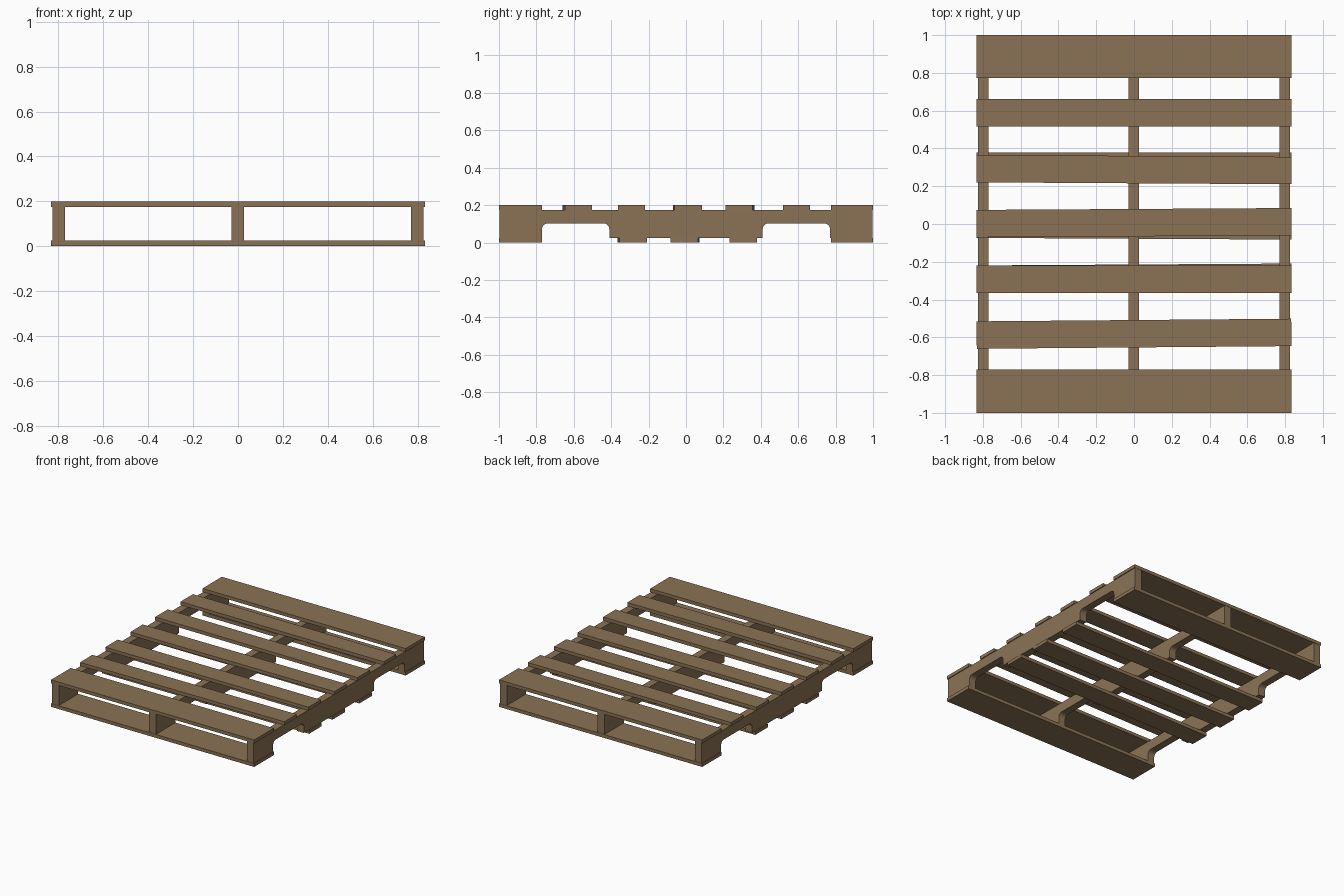
import bpy, bmesh, math

if "Cube" in bpy.data.objects:
    bpy.data.objects.remove(bpy.data.objects["Cube"])

wood = bpy.data.materials.new("brown wood")
wood.diffuse_color = (0.258, 0.171, 0.091, 1)
wood.use_nodes = True
wood.node_tree.nodes["Principled BSDF"].inputs["Base Color"].default_value = wood.diffuse_color

HALF_X = 0.833   # half board length
T = 0.025        # board thickness
H = 0.2          # pallet height


def finish(name, bm):
    bmesh.ops.recalc_face_normals(bm, faces=bm.faces)
    me = bpy.data.meshes.new(name)
    bm.to_mesh(me)
    bm.free()
    me.materials.append(wood)
    ob = bpy.data.objects.new(name, me)
    bpy.context.collection.objects.link(ob)
    return ob


def board(name, y_left, y_right, width, z):
    """Plank across x, slightly skewed when its two end positions differ."""
    bm = bmesh.new()
    bmesh.ops.create_cube(bm, size=1)
    for v in bm.verts:
        v.co.x *= 2 * HALF_X
        v.co.y *= width
        v.co.z *= T
    ob = finish(name, bm)
    ob.location = (0, (y_left + y_right) / 2, z + T / 2)
    ob.rotation_euler.z = math.atan2(y_right - y_left, 2 * HALF_X)


def notch(y0, y1, z0, z1, r, n=5):
    """Fork opening outline with rounded upper corners."""
    pts = [(y0, z0)]
    for i in range(n + 1):
        a = math.pi - i * math.pi / 2 / n
        pts.append((y0 + r + r * math.cos(a), z1 - r + r * math.sin(a)))
    for i in range(n + 1):
        a = math.pi / 2 - i * math.pi / 2 / n
        pts.append((y1 - r + r * math.cos(a), z1 - r + r * math.sin(a)))
    return pts + [(y1, z0)]


def stringer(name, x, width=0.056):
    """Notched beam running front to back."""
    e, b, t = 0.998, T, H - T
    outline = [(-e, b)] + notch(-0.77, -0.41, b, 0.102, 0.03)
    outline += notch(0.41, 0.77, b, 0.102, 0.03) + [(e, b), (e, t), (-e, t)]
    bm = bmesh.new()
    face = bm.faces.new([bm.verts.new((x - width / 2, y, z)) for y, z in outline])
    ext = bmesh.ops.extrude_face_region(bm, geom=[face])
    moved = [g for g in ext["geom"] if isinstance(g, bmesh.types.BMVert)]
    bmesh.ops.translate(bm, verts=moved, vec=(width, 0, 0))
    finish(name, bm)


# Three notched stringers
for name, x in (("left", -0.799), ("centre", -0.002), ("right", 0.799)):
    stringer(name + "_stringer", x)

# Wide boards at both ends, top and bottom
for level, z in (("top", H - T), ("bottom", 0)):
    board(level + "_front_board", -0.885, -0.885, 0.23, z)
    board(level + "_back_board", 0.887, 0.887, 0.226, z)

# Narrow deck boards: (y at left end, y at right end)
top_rows = [(-0.588, -0.574), (-0.292, -0.292), (0.002, 0.012), (0.293, 0.283), (0.59, 0.59)]
bottom_rows = [(-0.293, -0.283), (0.0, -0.009), (0.305, 0.305)]
for i, (a, b) in enumerate(top_rows):
    board(f"top_slat_{i + 1}", a, b, 0.145, H - T)
for i, (a, b) in enumerate(bottom_rows):
    board(f"bottom_slat_{i + 1}", a, b, 0.147, 0)
